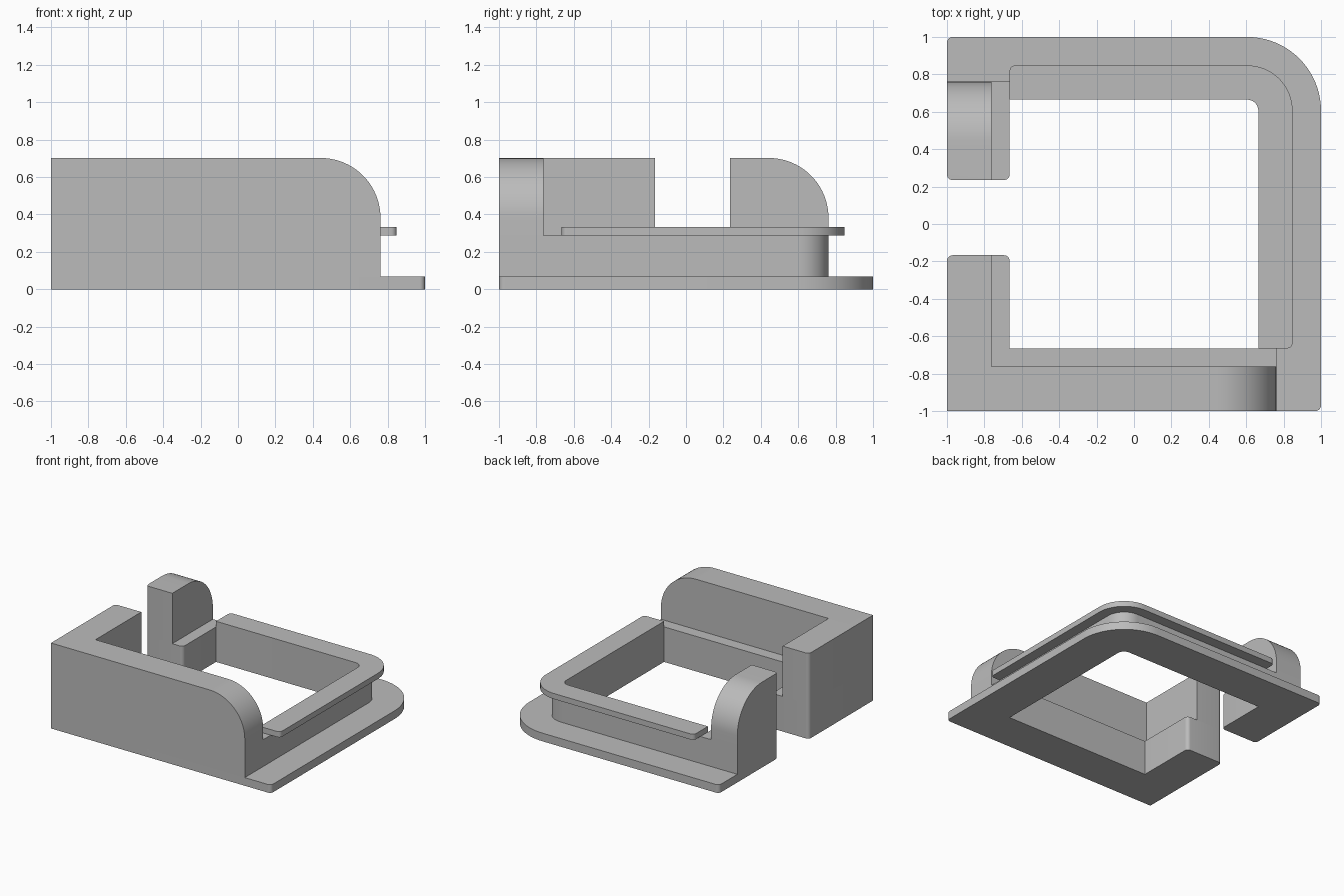
import bpy, bmesh, math
from mathutils import Vector

cube = bpy.data.objects.get("Cube")
if cube:
    bpy.data.objects.remove(cube, do_unlink=True)

grey = bpy.data.materials.new("plain grey")
grey.use_nodes = True
color = (0.5, 0.5, 0.5, 1)
grey.diffuse_color = color
grey.node_tree.nodes["Principled BSDF"].inputs["Base Color"].default_value = color

# Shared dimensions
HOLE, WALL, LIP = 0.665, 0.762, 0.848
SLOT_FRONT, SLOT_BACK = -0.167, 0.235
PLATE_TOP, LEDGE, LIP_TOP, TOP = 0.067, 0.288, 0.334, 0.702
SMALL, BIG = 0.03, 0.32


def finish(name, bm):
    bmesh.ops.recalc_face_normals(bm, faces=bm.faces)
    mesh = bpy.data.meshes.new(name)
    bm.to_mesh(mesh)
    bm.free()
    mesh.materials.append(grey)
    obj = bpy.data.objects.new(name, mesh)
    bpy.context.collection.objects.link(obj)
    bpy.ops.object.select_all(action='DESELECT')
    obj.select_set(True)
    bpy.context.view_layer.objects.active = obj
    bpy.ops.object.shade_smooth_by_angle(angle=math.radians(30))
    return obj


def rounded(outline):
    """Replace each right-angle corner (x, y, radius) by an arc."""
    points = []
    for i, corner in enumerate(outline):
        p = Vector(corner[:2])
        if len(corner) < 3:
            points.append(p)
            continue
        r = corner[2]
        a = (Vector(outline[i - 1][:2]) - p).normalized()
        b = (Vector(outline[(i + 1) % len(outline)][:2]) - p).normalized()
        center = p + (a + b) * r
        steps = 20 if r > 0.1 else 8
        for k in range(steps + 1):
            t = math.pi / 2 * k / steps
            points.append(center - b * r * math.cos(t) - a * r * math.sin(t))
    return points


def slab(name, outline, z0, z1):
    bm = bmesh.new()
    face = bm.faces.new([bm.verts.new((p.x, p.y, z0)) for p in rounded(outline)])
    top = bmesh.ops.extrude_face_region(bm, geom=[face], use_keep_orig=True)["geom"]
    verts = [v for v in top if isinstance(v, bmesh.types.BMVert)]
    bmesh.ops.translate(bm, verts=verts, vec=(0, 0, z1 - z0))
    finish(name, bm)


def block(name, low, high, rounds):
    """Box whose edges nearest the given midpoints are rounded."""
    low, high = Vector(low), Vector(high)
    bm = bmesh.new()
    bmesh.ops.create_cube(bm, size=1)
    for v in bm.verts:
        v.co = Vector([(l + h) / 2 + c * (h - l) for l, h, c in zip(low, high, v.co)])
    middle = (low + high) / 2
    for direction, radius in rounds:
        # corner direction such as (0, 1, 1) picks the top back edge
        target = middle + Vector([d * (h - l) / 2 for d, l, h in zip(direction, low, high)])
        edge = min(bm.edges, key=lambda e: ((e.verts[0].co + e.verts[1].co) / 2 - target).length)
        bmesh.ops.bevel(bm, geom=[edge], offset=radius, segments=20 if radius > 0.1 else 8,
                        profile=0.5, affect='EDGES')
    finish(name, bm)


# Inner side of the open ring, from the back of the slot round to its front
inner = [(-1, SLOT_BACK, SMALL), (-HOLE, SLOT_BACK, SMALL), (-HOLE, HOLE),
         (HOLE, HOLE, 0.06), (HOLE, -HOLE), (-HOLE, -HOLE),
         (-HOLE, SLOT_FRONT, SMALL), (-1, SLOT_FRONT, SMALL)]

# Stacked ring layers
slab("base_plate", [(-1, -1), (1, -1, SMALL), (1, 1, 0.395), (-1, 1, SMALL)] + inner,
     0, PLATE_TOP)
slab("ring_wall", [(-1, -1), (WALL, -1), (WALL, WALL, 0.157), (-1, WALL)] + inner,
     PLATE_TOP, LEDGE)
slab("upper_lip", [(HOLE, -HOLE), (LIP, -HOLE, SMALL), (LIP, LIP, 0.243),
                   (-HOLE, LIP, SMALL), (-HOLE, HOLE), (HOLE, HOLE, 0.06)],
     LEDGE, LIP_TOP)

# Tall guard walls above the ledge
block("front_wall", (-1, -1, LEDGE), (WALL, -WALL, TOP), [((1, 0, 1), BIG)])
block("side_wall", (-1, -WALL, LEDGE), (-WALL, SLOT_FRONT, TOP), [((-1, 1, 0), SMALL)])
block("back_post", (-1, SLOT_BACK, LEDGE), (-WALL, WALL, TOP),
      [((0, 1, 1), BIG), ((-1, -1, 0), SMALL)])
